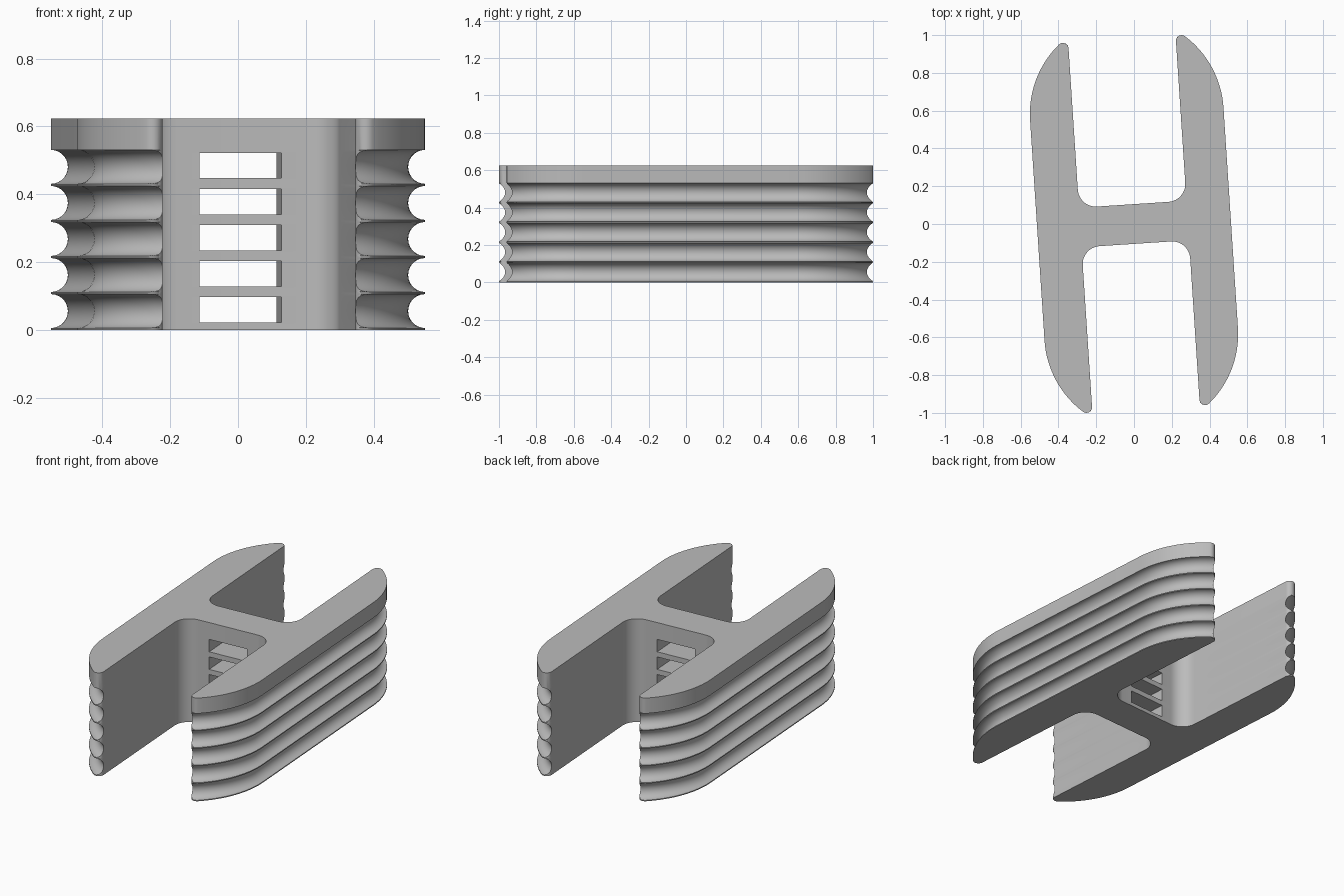
import bpy, bmesh, math
from mathutils import Matrix, Vector

if "Cube" in bpy.data.objects:
    bpy.data.objects.remove(bpy.data.objects["Cube"])

TURN = math.radians(3.75)      # the whole block sits slightly turned
HEIGHT = 0.624
R, ARC_Y = 0.513, 0.585        # rail half width and start of the rounded ends
INNER, BAR = 0.285, 0.105      # inner rail face, half thickness of the bar
TIP, FILLET = 0.03, 0.095
GROOVE, PITCH, RIB = 0.05, 0.1062, 0.006

grey = bpy.data.materials.new("grey")
grey.diffuse_color = (0.5, 0.5, 0.5, 1)
grey.use_nodes = True
grey.node_tree.nodes["Principled BSDF"].inputs["Base Color"].default_value = grey.diffuse_color


def arc(cx, cy, r, a0, a1, n):
    return [(cx + r * math.cos(a0 + (a1 - a0) * i / n),
             cy + r * math.sin(a0 + (a1 - a0) * i / n)) for i in range(n + 1)]


def outline(depth):
    """H-shaped outline whose outer sides are pulled in by depth."""
    rho, dist = R - depth, R - TIP
    tip_x = -INNER - TIP
    tip_y = ARC_Y + math.sqrt(dist ** 2 - tip_x ** 2)
    cos_g = (rho ** 2 + dist ** 2 - TIP ** 2) / (2 * rho * dist)
    end = math.atan2(tip_y - ARC_Y, tip_x) - math.acos(min(1, cos_g))
    quarter = arc(0, ARC_Y, rho, math.pi, end, 16)
    ex, ey = quarter[-1]
    start = max(0.002, math.atan2(ey - tip_y, ex - tip_x))
    quarter += arc(tip_x, tip_y, TIP, start, 0, 8)[1:]
    quarter += arc(FILLET - INNER, BAR + FILLET, FILLET, math.pi, 1.5 * math.pi, 10)
    half = quarter + [(-x, y) for x, y in reversed(quarter)]
    return half + [(-x, -y) for x, y in half]


def finish(name, bm):
    bmesh.ops.recalc_face_normals(bm, faces=bm.faces)
    mesh = bpy.data.meshes.new(name)
    bm.to_mesh(mesh)
    bm.free()
    mesh.materials.append(grey)
    obj = bpy.data.objects.new(name, mesh)
    obj.rotation_euler.z = TURN
    bpy.context.collection.objects.link(obj)
    return obj


# Layers from bottom to top: thin ribs with round grooves between, plain top band
layers = [(0, 0)]
for k in range(5):
    mid = RIB + GROOVE + k * PITCH
    for i in range(15):
        a = math.pi * i / 14
        layers.append((mid - GROOVE * math.cos(a), GROOVE * math.sin(a)))
layers.append((HEIGHT, 0))

bm = bmesh.new()
rings = [[bm.verts.new((x, y, z)) for x, y in outline(d)] for z, d in layers]
for low, high in zip(rings, rings[1:]):
    for i in range(len(low)):
        j = (i + 1) % len(low)
        bm.faces.new((low[i], low[j], high[j], high[i]))
bm.faces.new(rings[0])
bm.faces.new(rings[-1])
block = finish("grooved_block", bm)

# Five slots through the connecting bar
bm = bmesh.new()
for k in range(5):
    place = Matrix.Translation(Vector((0, 0, 0.06 + k * 0.1062)))
    bmesh.ops.create_cube(bm, size=1, matrix=place @ Matrix.Diagonal((0.242, 0.4, 0.075, 1)))
cutter = finish("slot_cutter", bm)
cutter.hide_render = True

cut = block.modifiers.new("slots", 'BOOLEAN')
cut.operation, cut.solver, cut.object = 'DIFFERENCE', 'EXACT', cutter
bpy.context.view_layer.objects.active = block
block.select_set(True)
bpy.ops.object.modifier_apply(modifier=cut.name)
bpy.data.objects.remove(cutter)
bpy.ops.object.shade_smooth_by_angle(angle=math.radians(30))
